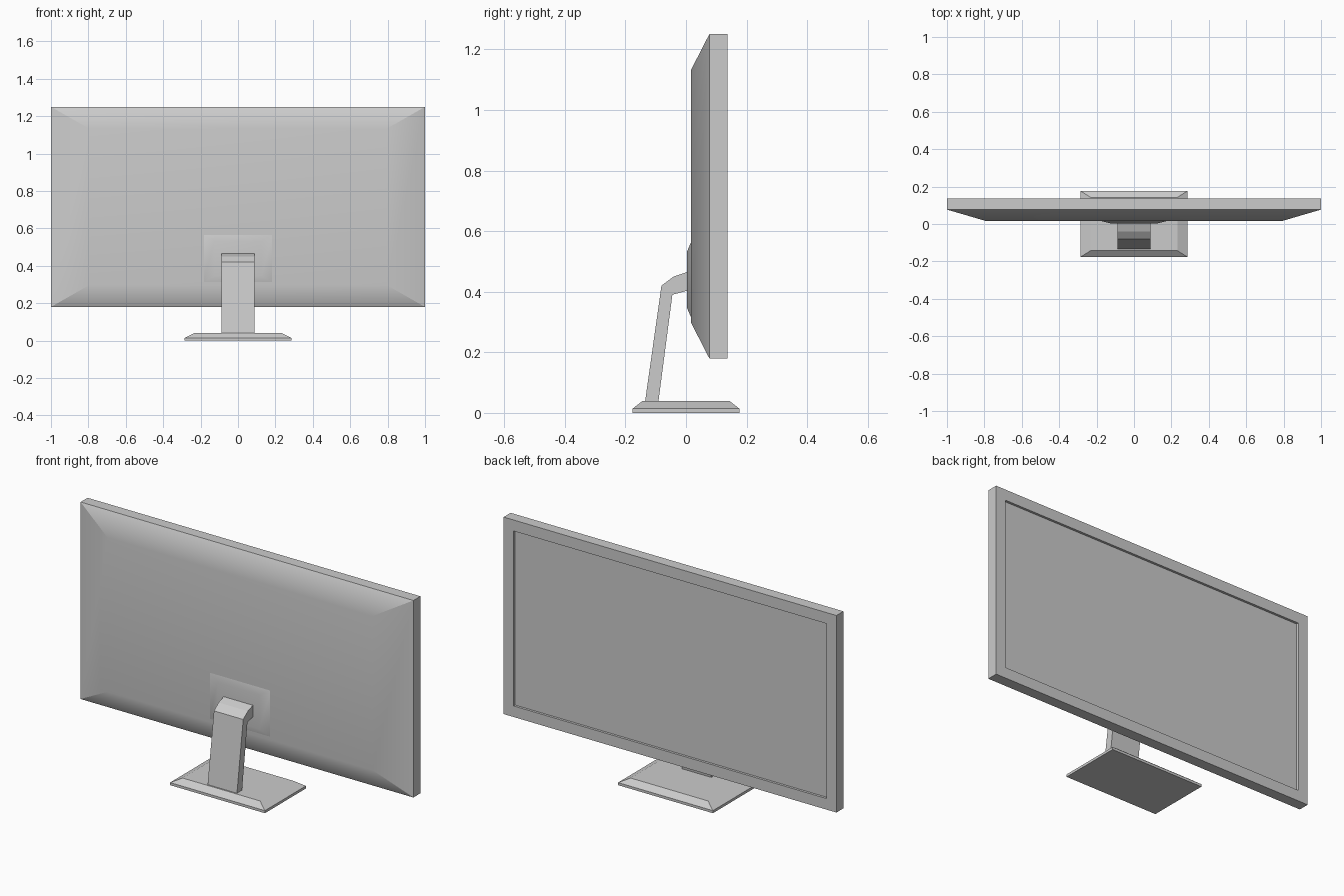
import bpy, bmesh
from math import radians

if "Cube" in bpy.data.objects:
    bpy.data.objects.remove(bpy.data.objects["Cube"])


def make_object(name, bm, smooth=False):
    bmesh.ops.recalc_face_normals(bm, faces=bm.faces)
    mesh = bpy.data.meshes.new(name)
    bm.to_mesh(mesh)
    bm.free()
    obj = bpy.data.objects.new(name, mesh)
    bpy.context.collection.objects.link(obj)
    if smooth:
        bpy.ops.object.select_all(action='DESELECT')
        obj.select_set(True)
        bpy.context.view_layer.objects.active = obj
        bpy.ops.object.shade_smooth_by_angle(angle=radians(30))
        wn = obj.modifiers.new("weighted_normals", 'WEIGHTED_NORMAL')
        wn.keep_sharp = True
    return obj


def loft(name, rings, axis, smooth=False):
    """Stack rectangles (level, half_width, low, high) along y or z and cap both ends."""
    bm = bmesh.new()
    loops = []
    for level, w, lo, hi in rings:
        corners = [(-w, lo), (w, lo), (w, hi), (-w, hi)]
        loops.append([bm.verts.new((x, level, v) if axis == 'Y' else (x, v, level))
                      for x, v in corners])
    for a, b in zip(loops, loops[1:]):
        for i in range(4):
            j = (i + 1) % 4
            bm.faces.new((a[i], a[j], b[j], b[i]))
    bm.faces.new(loops[0])
    bm.faces.new(loops[-1])
    return make_object(name, bm, smooth)


def extrude_profile(name, profile, half_width):
    """Extrude a (y, z) outline across x."""
    bm = bmesh.new()
    face = bm.faces.new([bm.verts.new((-half_width, y, z)) for y, z in profile])
    out = bmesh.ops.extrude_face_region(bm, geom=[face])
    verts = [g for g in out["geom"] if isinstance(g, bmesh.types.BMVert)]
    bmesh.ops.translate(bm, verts=verts, vec=(2 * half_width, 0, 0))
    return make_object(name, bm)


# Display housing: tapered back, straight rim, bezel and recessed screen
bezel = 0.06
loft("display_housing", [
    (0.017, 0.795, 0.297, 1.133),
    (0.077, 1.0, 0.18, 1.25),
    (0.137, 1.0, 0.18, 1.25),
    (0.137, 1.0 - bezel, 0.18 + bezel, 1.25 - bezel),
    (0.124, 1.0 - bezel, 0.18 + bezel, 1.25 - bezel),
], 'Y', smooth=True)

# Raised mount plate on the back
loft("mount_plate", [
    (0.003, 0.125, 0.347, 0.532),
    (0.018, 0.185, 0.312, 0.567),
], 'Y', smooth=True)

# Bent neck from the base to the mount plate
extrude_profile("stand_neck", [
    (-0.135, 0.038), (-0.081, 0.42), (-0.041, 0.45), (0.006, 0.466),
    (0.006, 0.404), (-0.045, 0.39), (-0.091, 0.038),
], 0.088)

# Base with a sloped upper edge
loft("stand_base", [
    (0.0, 0.285, -0.176, 0.176),
    (0.014, 0.285, -0.176, 0.176),
    (0.04, 0.233, -0.143, 0.143),
], 'Z')
